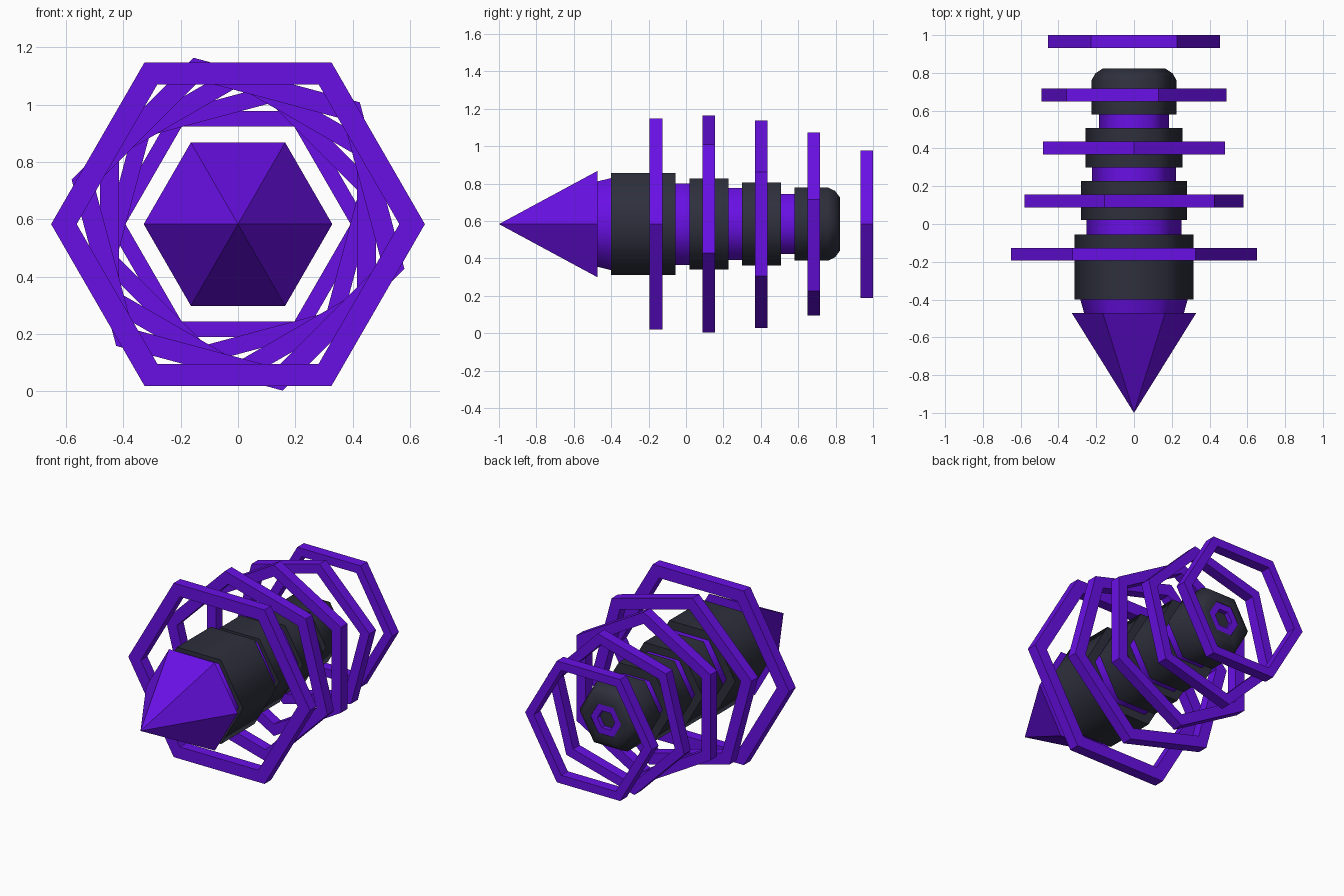
import bpy, bmesh, math

if "Cube" in bpy.data.objects:
    bpy.data.objects.remove(bpy.data.objects["Cube"])

CZ = 0.583   # height of the long axis


def material(name, rgb):
    m = bpy.data.materials.new(name)
    m.diffuse_color = (*rgb, 1)
    m.use_nodes = True
    m.node_tree.nodes["Principled BSDF"].inputs["Base Color"].default_value = m.diffuse_color
    return m


PURPLE = material("purple", (0.14, 0.005, 0.78))
DARK = material("dark", (0.027, 0.029, 0.045))


def hex_lathe(name, profile, mat, turn=0, smooth=False, closed=False):
    """Sweep (radius, y) points round the y axis with six sides."""
    bm = bmesh.new()
    loops = []
    for r, y in profile:
        if r == 0:
            loops.append([bm.verts.new((0, y, CZ))] * 6)
            continue
        loops.append([bm.verts.new((r * math.cos(a), y, CZ + r * math.sin(a)))
                      for a in (math.radians(turn + 60 * i) for i in range(6))])
    pairs = list(zip(loops, loops[1:]))
    if closed:
        pairs.append((loops[-1], loops[0]))
    for p, q in pairs:
        for i in range(6):
            j = (i + 1) % 6
            bm.faces.new(list(dict.fromkeys((p[i], p[j], q[j], q[i]))))
    bmesh.ops.recalc_face_normals(bm, faces=bm.faces)
    me = bpy.data.meshes.new(name)
    bm.to_mesh(me)
    bm.free()
    me.materials.append(mat)
    ob = bpy.data.objects.new(name, me)
    bpy.context.collection.objects.link(ob)
    if smooth:
        bpy.ops.object.select_all(action='DESELECT')
        ob.select_set(True)
        bpy.context.view_layer.objects.active = ob
        bpy.ops.object.shade_smooth_by_angle(angle=math.radians(65))
    return ob


# Pointed nose
hex_lathe("nose_cone", [(0, -1.0), (0.329, -0.472), (0, -0.472)], PURPLE)
hex_lathe("nose_collar", [(0, -0.472), (0.264, -0.472), (0.284, -0.40), (0, -0.40)],
          PURPLE, smooth=True)

# Dark body segments, each narrower than the last
for i, (r, y0, y1) in enumerate([(0.315, -0.40, -0.055), (0.281, 0.02, 0.228),
                                 (0.256, 0.30, 0.507)]):
    hex_lathe(f"body_segment_{i + 1}", [(0, y0), (r, y0), (r, y1), (0, y1)],
              DARK, smooth=True)

# Purple necks between the segments
for i, (r, y0, y1) in enumerate([(0.252, -0.055, 0.02), (0.222, 0.228, 0.30),
                                 (0.186, 0.507, 0.58)]):
    hex_lathe(f"neck_{i + 1}", [(0, y0), (r, y0), (r, y1), (0, y1)],
              PURPLE, smooth=True)

# Bevelled tail segment with a purple socket
hex_lathe("tail_segment", [(0, 0.58), (0.225, 0.58), (0.225, 0.76), (0.205, 0.797),
                           (0.165, 0.823), (0.11, 0.823), (0.11, 0.79), (0, 0.79)],
          DARK, smooth=True)
hex_lathe("tail_socket", [(0.11, 0.79), (0.11, 0.82), (0.063, 0.82), (0.063, 0.79)],
          PURPLE, closed=True)

# Floating hexagonal rings, each turned a little further
for i, (r, y, turn) in enumerate([(0.652, -0.16, 0), (0.601, 0.122, 45),
                                  (0.555, 0.402, 30), (0.506, 0.683, 15),
                                  (0.455, 0.966, 0)]):
    a, b, k = y - 0.034, y + 0.034, r * 0.863
    hex_lathe(f"ring_{i + 1}", [(r, a), (r, b), (k, b), (k, a)],
              PURPLE, turn=turn, closed=True)
